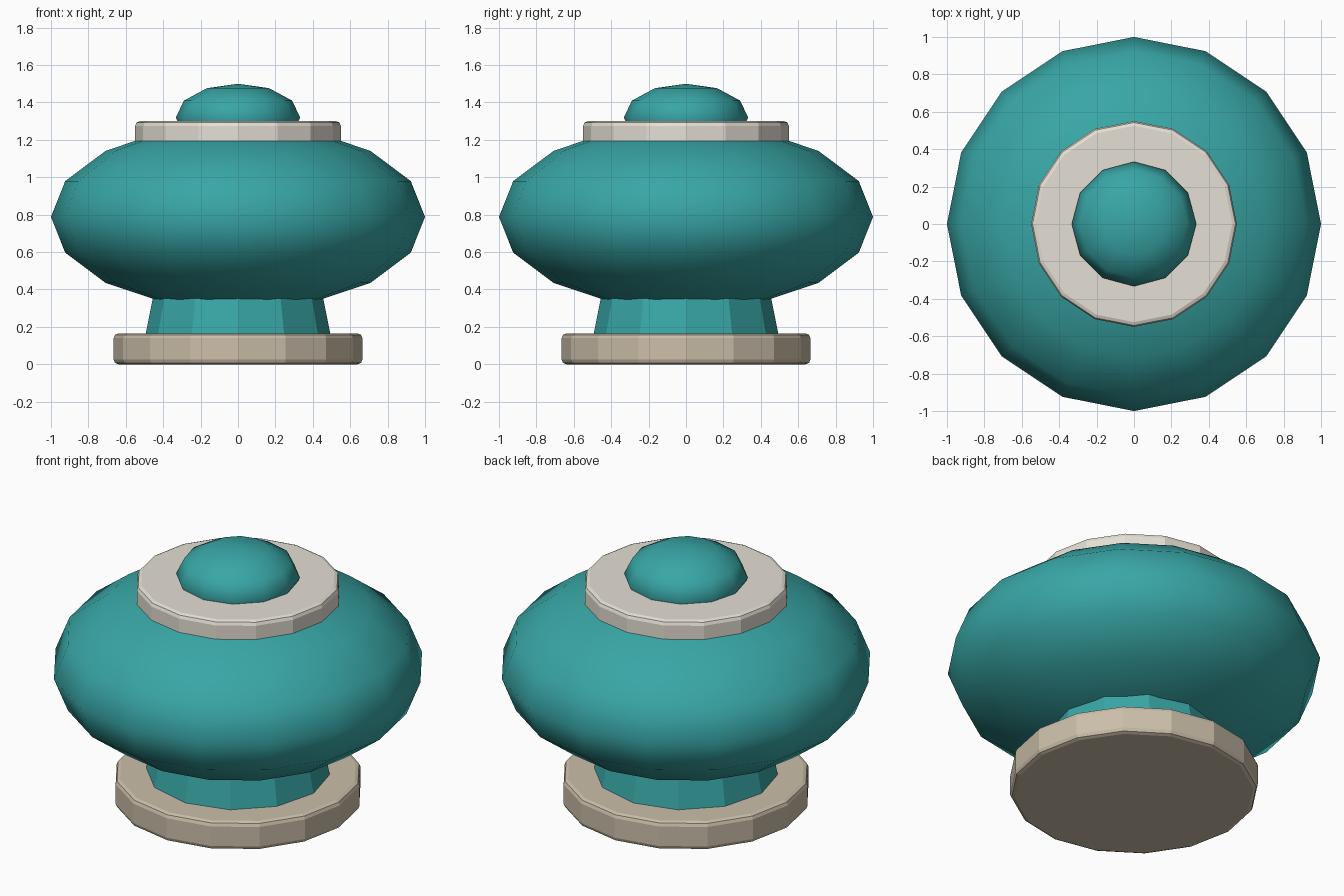
import bpy, math

if "Cube" in bpy.data.objects:
    bpy.data.objects.remove(bpy.data.objects["Cube"])


def material(name, rgb):
    m = bpy.data.materials.new(name)
    m.diffuse_color = (*rgb, 1)
    m.use_nodes = True
    m.node_tree.nodes["Principled BSDF"].inputs["Base Color"].default_value = m.diffuse_color
    return m


TEAL = material("teal", (0.04, 0.38, 0.38))
TAN = material("tan", (0.60, 0.52, 0.40))
CREAM = material("cream", (0.78, 0.74, 0.66))


def finish(name, mat):
    ob = bpy.context.object
    ob.name = ob.data.name = name
    ob.data.materials.append(mat)
    return ob


def squashed_sphere(name, r, height, z, segments, rings, mat):
    bpy.ops.mesh.primitive_uv_sphere_add(segments=segments, ring_count=rings,
                                         radius=r, location=(0, 0, z))
    ob = finish(name, mat)
    ob.scale.z = height / r
    bpy.ops.object.transform_apply(location=False, rotation=False, scale=True)
    bpy.ops.object.shade_smooth()
    return ob


def bevelled_disc(name, r, z0, z1, mat):
    bpy.ops.mesh.primitive_cylinder_add(vertices=16, radius=r, depth=z1 - z0,
                                        location=(0, 0, (z0 + z1) / 2))
    ob = finish(name, mat)
    bev = ob.modifiers.new("edge", "BEVEL")
    bev.width, bev.segments = 0.025, 2
    bev.limit_method, bev.angle_limit = "ANGLE", math.radians(40)
    return ob


# Foot and tapered neck
bevelled_disc("base", 0.665, 0.0, 0.165, TAN)
bpy.ops.mesh.primitive_cone_add(vertices=12, radius1=0.497, radius2=0.443,
                                depth=0.27, location=(0, 0, 0.28))
finish("neck", TEAL)

# Wide body, collar and knob
squashed_sphere("body", 1.0, 0.5, 0.788, 16, 8, TEAL)
bevelled_disc("collar", 0.55, 1.14, 1.30, CREAM)
squashed_sphere("knob", 0.333, 0.18, 1.32, 12, 6, TEAL)
